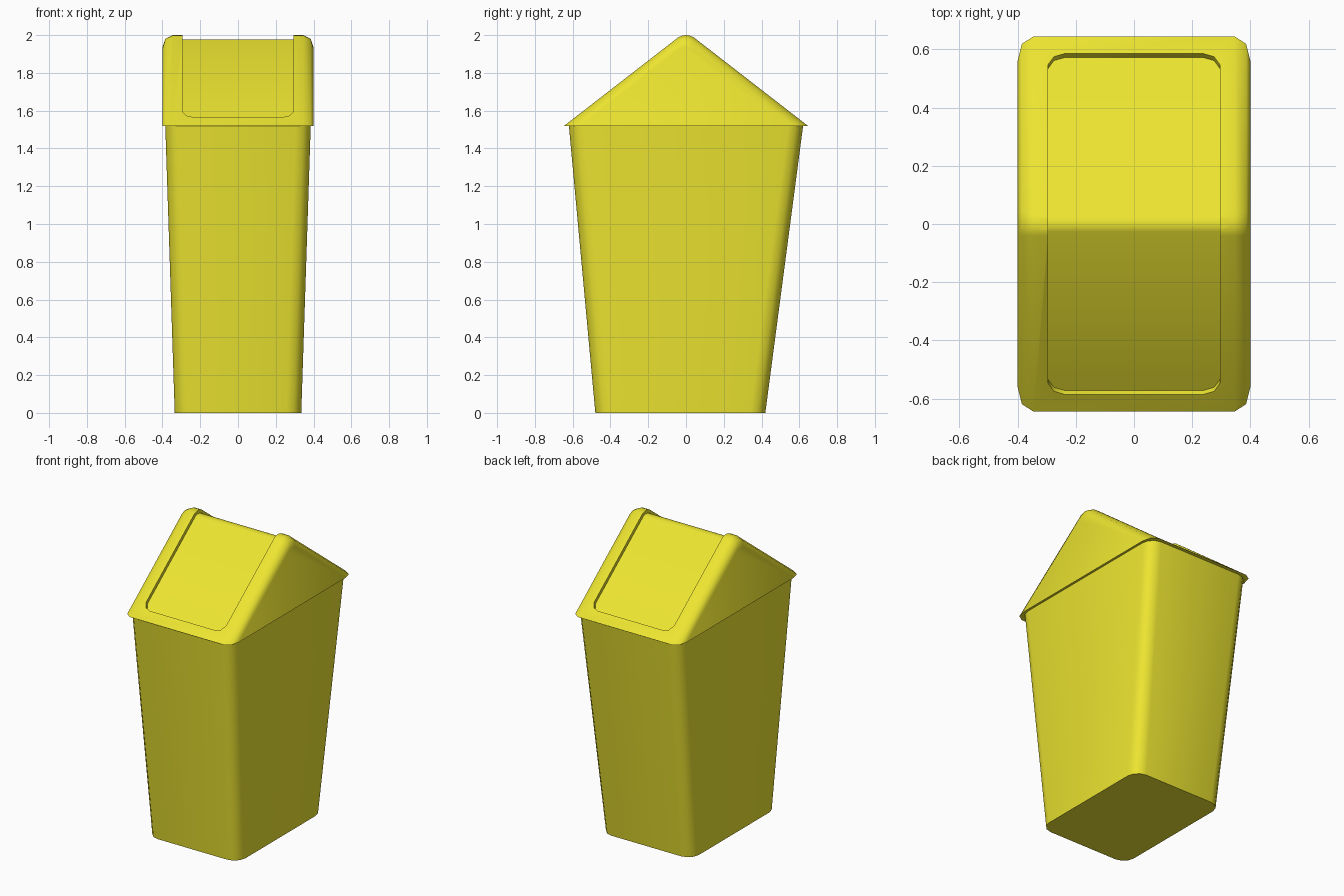
import bpy, bmesh
from math import sin, cos, pi, radians
from mathutils import Vector

if "Cube" in bpy.data.objects:
    bpy.data.objects.remove(bpy.data.objects["Cube"])

yellow = bpy.data.materials.new("yellow_plastic")
yellow.diffuse_color = (0.84, 0.78, 0.03, 1)
yellow.use_nodes = True
yellow.node_tree.nodes["Principled BSDF"].inputs["Base Color"].default_value = yellow.diffuse_color


def loft(name, sections, closed, caps):
    """Skin a list of equal-length point rows; caps fills open boundaries."""
    bm = bmesh.new()
    rows = [[bm.verts.new(p) for p in s] for s in sections]
    n = len(rows[0])
    for a, b in zip(rows, rows[1:]):
        for i in range(n if closed else n - 1):
            j = (i + 1) % n
            bm.faces.new((a[i], a[j], b[j], b[i]))
    for cap in caps(rows):
        bm.faces.new(cap)
    bmesh.ops.recalc_face_normals(bm, faces=bm.faces)
    me = bpy.data.meshes.new(name)
    bm.to_mesh(me)
    bm.free()
    me.materials.append(yellow)
    ob = bpy.data.objects.new(name, me)
    bpy.context.collection.objects.link(ob)
    return ob


def smooth(ob):
    bpy.ops.object.select_all(action='DESELECT')
    ob.select_set(True)
    bpy.context.view_layer.objects.active = ob
    bpy.ops.object.shade_smooth_by_angle(angle=radians(50))


def rounded_rect(hx, y0, y1, z, r, seg=3):
    pts = []
    corners = [(hx - r, y1 - r), (r - hx, y1 - r), (r - hx, y0 + r), (hx - r, y0 + r)]
    for q, (cx, cy) in enumerate(corners):
        for i in range(seg + 1):
            a = (q + i / seg) * pi / 2
            pts.append((cx + r * cos(a), cy + r * sin(a), z))
    return pts


# Tapered bin body, open at the top under the lid
body = loft("bin_body",
            [rounded_rect(0.335, -0.48, 0.42, 0, 0.08),
             rounded_rect(0.385, -0.62, 0.62, 1.52, 0.08)],
            True, lambda rows: [rows[0]])
smooth(body)

# Gabled lid: rounded edge profile swept over the ridge
BASE, HALF, SLOPE = 1.52, 0.645, 0.775
k = (1 + SLOPE ** 2) ** 0.5
edge = [(0.40, 0.052), (0.385, 0.016), (0.345, 0)]   # x, drop below the slope
edge += [(-x, d) for x, d in reversed(edge)]
ridge = [(-0.04, 1.989), (-0.02, 1.997), (0, 2.0), (0.02, 1.997), (0.04, 1.989)]


def eave(s):
    return [(x, s * (HALF - d * k / SLOPE), BASE) for x, d in edge]


sections = [eave(-1)] + [[(x, y, z - d * k) for x, d in edge] for y, z in ridge] + [eave(1)]
lid = loft("swing_lid", sections, False,
           lambda rows: [[r[0] for r in rows], [r[-1] for r in rows],
                         rows[0] + rows[-1][::-1]])

# Recessed flap panel, cut through both slopes and over the ridge
side = [(0.585, 0.24), (0.575, 0.275), (0.548, 0.295)]   # distance from ridge, half width
stations = [(-y, BASE + (HALF - y) * SLOPE, w) for y, w in side]
stations += [(y, z, 0.295) for y, z in ridge]
stations += [(y, BASE + (HALF - y) * SLOPE, w) for y, w in reversed(side)]


def cut_section(y, z, w):
    t = max(-1, min(1, y / 0.04))
    n = Vector((0, SLOPE * t, 1)).normalized()
    lo, hi = Vector((0, y, z)) - 0.022 * n, Vector((0, y, z)) + 0.06 * n
    return [(-w, *lo.yz), (w, *lo.yz), (w, *hi.yz), (-w, *hi.yz)]


cutter = loft("flap_recess_cutter", [cut_section(*s) for s in stations], True,
              lambda rows: [rows[0], rows[-1]])
cutter.hide_render = True
cut = lid.modifiers.new("flap_recess", 'BOOLEAN')
cut.operation, cut.solver, cut.object = 'DIFFERENCE', 'EXACT', cutter
bpy.context.view_layer.objects.active = lid
bpy.ops.object.modifier_apply(modifier=cut.name)
bpy.data.objects.remove(cutter)
smooth(lid)
